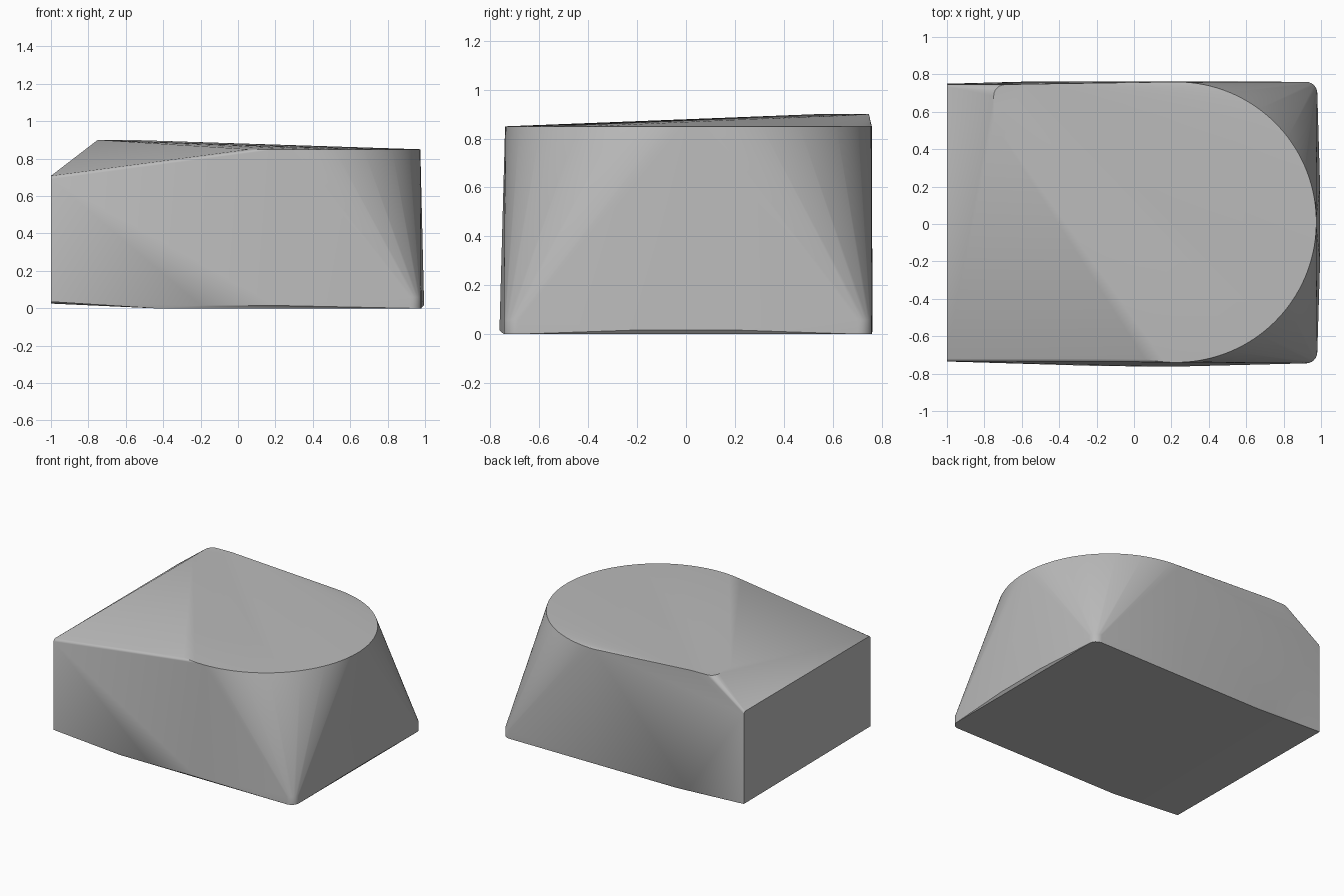
import bpy, bmesh
from math import cos, sin, radians

cube = bpy.data.objects.get("Cube")
if cube:
    bpy.data.objects.remove(cube, do_unlink=True)


def arc(cx, cy, r, start, end, steps, z):
    """Points along a horizontal arc, angles in degrees."""
    out = []
    for i in range(steps + 1):
        a = radians(start + (end - start) * i / steps)
        out.append((cx + r * cos(a), cy + r * sin(a), z))
    return out


# Rounded end of the top
points = arc(0.225, 0.01, 0.75, -103, 95, 72, 0.85)

# Raised rear corner of the top
points += arc(-0.69, 0.685, 0.06, 90, 180, 6, 0.90)
points += [(-0.75, 0.54, 0.90), (-0.57, 0.748, 0.90)]

# Flat end, with narrow rounded upper corners
points += [(-1, -0.735, 0.69), (-1, -0.731, 0.702), (-1, -0.72, 0.708),
           (-1, 0.747, 0.69), (-1, 0.744, 0.702), (-1, 0.733, 0.708),
           (-1, -0.735, 0.035), (-1, 0.75, 0.025)]

# Rounded lower corners at the far end
for z in (0.0, 0.06):
    points += arc(0.92, -0.685, 0.06, -90, 0, 6, z)
    points += arc(0.92, 0.7, 0.06, 0, 90, 6, z)

# Slightly bowed lower edges and the underside
points += [(0.995, y, 0.017) for y in (-0.2, 0.2)]
points += [(0.2, -0.763, 0.015), (-0.2, -0.759, 0.015),
           (0.2, 0.763, 0.015), (-0.55, 0.762, 0.015),
           (-0.45, -0.745, 0.0), (-0.45, 0.755, 0.0)]

# Wrap the outlines into one solid
bm = bmesh.new()
for p in points:
    bm.verts.new(p)
bmesh.ops.convex_hull(bm, input=bm.verts[:])
loose = [v for v in bm.verts if not v.link_faces]
bmesh.ops.delete(bm, geom=loose, context='VERTS')
bmesh.ops.dissolve_limit(bm, angle_limit=radians(0.3),
                         verts=bm.verts[:], edges=bm.edges[:])
bmesh.ops.recalc_face_normals(bm, faces=bm.faces[:])
mesh = bpy.data.meshes.new("body")
bm.to_mesh(mesh)
bm.free()

body = bpy.data.objects.new("body", mesh)
bpy.context.collection.objects.link(body)

# Plain grey
grey = bpy.data.materials.new("grey")
grey.use_nodes = True
colour = (0.5, 0.5, 0.5, 1)
grey.diffuse_color = colour
grey.node_tree.nodes["Principled BSDF"].inputs["Base Color"].default_value = colour
mesh.materials.append(grey)

bpy.ops.object.select_all(action='DESELECT')
body.select_set(True)
bpy.context.view_layer.objects.active = body
bpy.ops.object.shade_smooth_by_angle(angle=radians(35))
